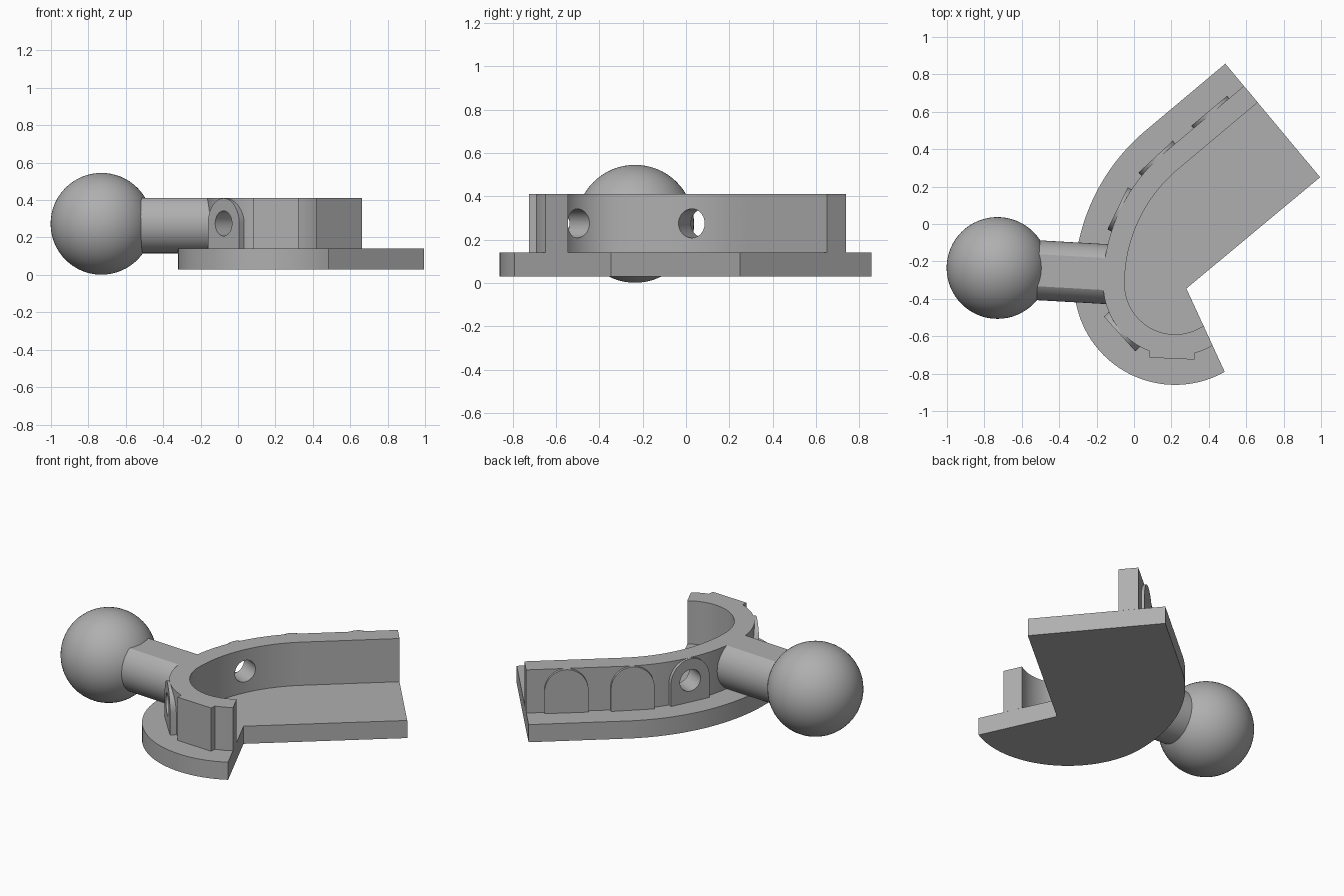
import bpy, bmesh, math
from mathutils import Matrix, Vector

cube = bpy.data.objects.get("Cube")
if cube:
    bpy.data.objects.remove(cube, do_unlink=True)

grey = bpy.data.materials.new("plain grey")
grey.diffuse_color = (0.43, 0.43, 0.43, 1)
grey.use_nodes = True
grey.node_tree.nodes["Principled BSDF"].inputs["Base Color"].default_value = (0.43, 0.43, 0.43, 1)

FLOOR, TOP, MID = 0.14, 0.41, 0.275      # plate top, wall top, hole height
SMALL, BIG = Vector((0.22, -0.32)), Vector((0.75, -0.32))   # arc centres
R_SMALL, R_BIG, WALL, RIM = 0.27, 0.80, 0.115, 0.27
STRAIGHT = 0.556


def polar(center, radius, degrees):
    a = math.radians(degrees)
    return center + radius * Vector((math.cos(a), math.sin(a)))


def finish(name, bm):
    bmesh.ops.recalc_face_normals(bm, faces=bm.faces)
    mesh = bpy.data.meshes.new(name)
    bm.to_mesh(mesh)
    bm.free()
    mesh.materials.append(grey)
    obj = bpy.data.objects.new(name, mesh)
    bpy.context.collection.objects.link(obj)
    return obj


def prism(name, points, low, high, matrix=Matrix()):
    """Extrude a flat outline along local z, then place it."""
    bm = bmesh.new()
    face = bm.faces.new([bm.verts.new((p[0], p[1], low)) for p in points])
    out = bmesh.ops.extrude_face_region(bm, geom=[face])
    moved = [g for g in out["geom"] if isinstance(g, bmesh.types.BMVert)]
    bmesh.ops.translate(bm, verts=moved, vec=(0, 0, high - low))
    bm.transform(matrix)
    return finish(name, bm)


def bend(offset, end_angle, steps=40):
    """Hook-shaped line: tight arc, wide arc, then a straight run."""
    pts = [polar(SMALL, R_SMALL + offset, end_angle + (180 - end_angle) * i / steps)
           for i in range(steps)]
    pts += [polar(BIG, R_BIG + offset, 180 - 50 * i / steps) for i in range(steps + 1)]
    pts.append(polar(pts[-1], STRAIGHT, 40))
    return pts


def circle(radius, n=40):
    return [polar(Vector((0, 0)), radius, 360 * i / n) for i in range(n)]


def outward(point, angle):
    """Local z points out of the wall, local y points up."""
    a = math.radians(angle)
    z = Vector((math.cos(a), math.sin(a), 0))
    y = Vector((0, 0, 1))
    rot = Matrix((y.cross(z), y, z)).transposed().to_4x4()
    return Matrix.Translation((point.x, point.y, MID)) @ rot


def cut(obj, cutter):
    mod = obj.modifiers.new("hole", 'BOOLEAN')
    mod.operation, mod.solver, mod.object = 'DIFFERENCE', 'EXACT', cutter
    bpy.context.view_layer.objects.active = obj
    bpy.ops.object.modifier_apply(modifier=mod.name)


# Base plate and upright curved wall
parts = [prism("base_plate", bend(RIM, 299.4) + [(0.995, 0.25), (0.28, -0.345)], 0.03, FLOOR)]
wall = prism("curved_wall", bend(0, 304.2) + bend(WALL, 301.3)[::-1], FLOOR, TOP)
parts.append(wall)

# Raised bosses with holes bored through boss and wall
HALF, DROP, RISE = 0.125, FLOOR - MID, TOP - MID
arch = [(-HALF, DROP), (HALF, DROP)]
arch += [(HALF * math.cos(math.pi * i / 24), RISE * math.sin(math.pi * i / 24)) for i in range(25)]
block = [(-0.12, DROP), (0.12, DROP), (0.12, RISE), (-0.12, RISE)]
places = [
    ("far_boss", Vector((0.402, 0.605)), 130, arch),
    ("middle_boss", polar(BIG, 0.93, 133), 133, arch),
    ("near_boss", polar(BIG, 0.93, 154.3), 154.3, arch),
    ("corner_boss", polar(SMALL, 0.40, 222), 222, arch),
    ("end_boss", polar(SMALL, 0.40, 267.5), 267.5, block),
]
for name, point, angle, outline in places:
    place = outward(point, angle)
    boss = prism(name, outline, -0.05, 0, place)
    cutter = prism("hole_cutter", circle(0.067), -0.22, 0.06, place)
    cut(boss, cutter)
    cut(wall, cutter)
    bpy.data.objects.remove(cutter, do_unlink=True)
    parts.append(boss)

# Ball and its round stem, flattened level with the wall top
ball = Vector((-0.73, -0.235, 0.273))
bm = bmesh.new()
bmesh.ops.create_uvsphere(bm, u_segments=64, v_segments=32, radius=0.272,
                          matrix=Matrix.Translation(ball))
parts.append(finish("ball", bm))

stem_angle = math.degrees(math.atan2(-0.035, 0.62))
stem = prism("stem", circle(0.16, 64), 0, 0.625, outward(ball.xy, stem_angle))
bm = bmesh.new()
bm.from_mesh(stem.data)
res = bmesh.ops.bisect_plane(bm, geom=bm.verts[:] + bm.edges[:] + bm.faces[:],
                             plane_co=(0, 0, TOP), plane_no=(0, 0, 1), clear_outer=True)
bmesh.ops.holes_fill(bm, edges=[e for e in bm.edges if e.is_boundary])
bmesh.ops.recalc_face_normals(bm, faces=bm.faces)
bm.to_mesh(stem.data)
bm.free()
parts.append(stem)

# Smooth curved faces, keep hard edges
bpy.ops.object.select_all(action='DESELECT')
for obj in parts:
    obj.select_set(True)
bpy.context.view_layer.objects.active = parts[0]
bpy.ops.object.shade_smooth_by_angle(angle=math.radians(30))
